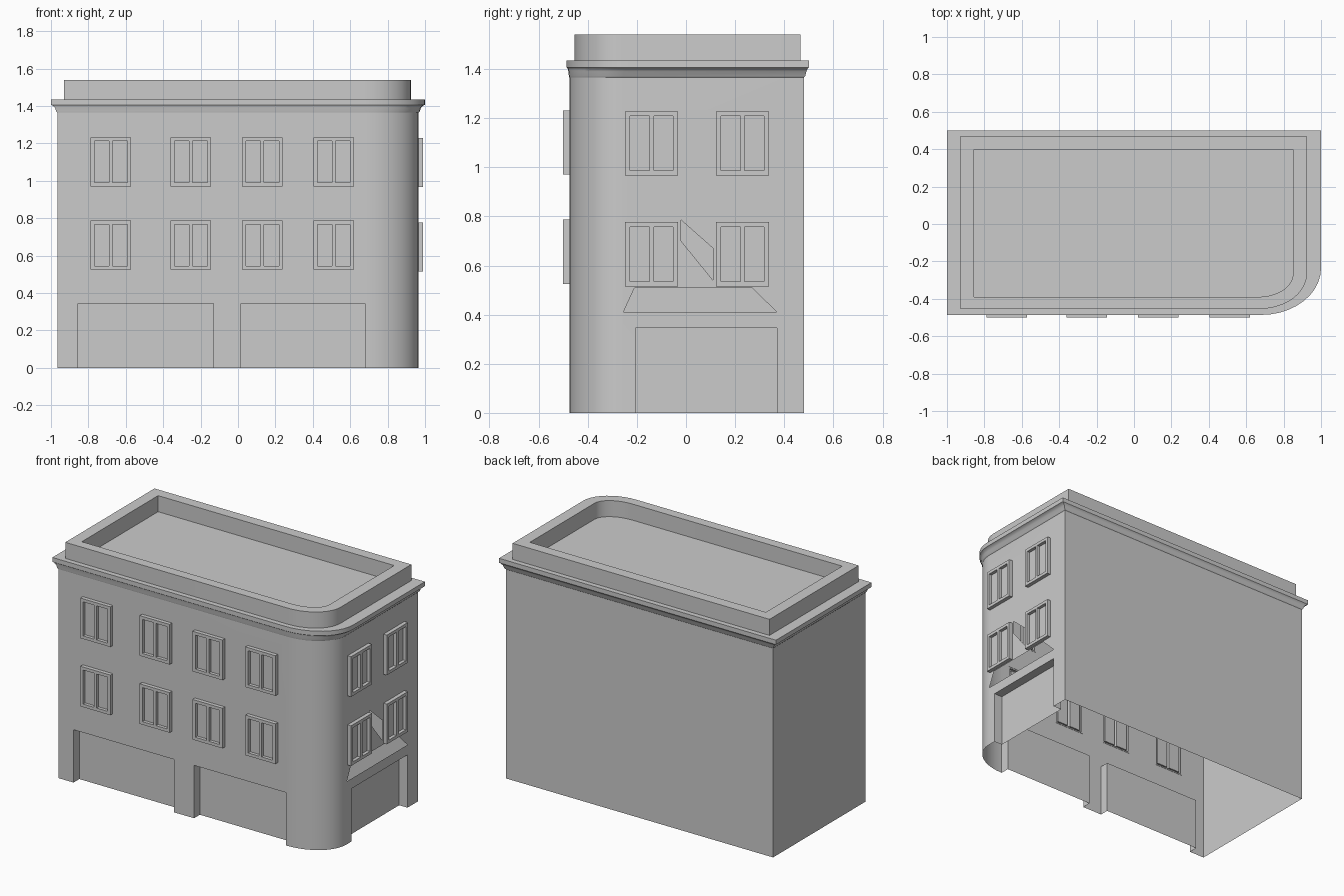
import bpy, bmesh
from math import sin, cos, pi

if "Cube" in bpy.data.objects:
    bpy.data.objects.remove(bpy.data.objects["Cube"])

X0, X1, Y0, Y1 = -0.965, 0.965, -0.475, 0.48      # wall footprint
RX, RY, WALL_TOP, SEG = 0.28, 0.215, 1.365, 10


def footprint(x0, x1, y0, y1, rx, ry):
    """Rectangle with one rounded corner at front right."""
    arc = [(x1 - rx + rx * sin(a), y0 + ry - ry * cos(a))
           for a in (i * pi / 2 / SEG for i in range(SEG + 1))]
    return [(x0, y0)] + arc + [(x1, y1), (x0, y1)]


def rect(u0, u1, v0, v1):
    return [(u0, v0), (u1, v0), (u1, v1), (u0, v1)]


def sheet(bm, loops, place, d, normal):
    """Flat face with openings: first loop is the outline, others are holes."""
    edges = []
    for lp in loops:
        vs = [bm.verts.new(place(u, v, d)) for u, v in lp]
        edges += [bm.edges.new((vs[i - 1], vs[i])) for i in range(len(vs))]
    bmesh.ops.triangle_fill(bm, use_beauty=True, edges=edges, normal=normal)


def band(bm, lp, place, d0, d1, closed=True):
    """Side faces joining a loop at two depths."""
    for i in range(0 if closed else 1, len(lp)):
        a, b = lp[i - 1], lp[i]
        bm.faces.new([bm.verts.new(place(*p)) for p in
                      ((*a, d0), (*b, d0), (*b, d1), (*a, d1))])


def finish(bm, name):
    bmesh.ops.remove_doubles(bm, verts=bm.verts, dist=0.0005)
    bmesh.ops.recalc_face_normals(bm, faces=bm.faces)
    me = bpy.data.meshes.new(name)
    bm.to_mesh(me)
    bm.free()
    return me


def add(name, me, loc=(0, 0, 0), rot=0.0):
    ob = bpy.data.objects.new(name, me)
    ob.location, ob.rotation_euler.z = loc, rot
    bpy.context.collection.objects.link(ob)
    return ob


def smooth(ob):
    bpy.ops.object.select_all(action='DESELECT')
    ob.select_set(True)
    bpy.context.view_layer.objects.active = ob
    bpy.ops.object.shade_smooth_by_angle(angle=0.5)


def front(u, v, d):
    return (u, Y0 - d, v)


def right(u, v, d):
    return (X1 + d, u, v)


# Window positions: centre along wall and sill height
W, H = 0.108, 0.262
front_wins = [(u, z) for u in (-0.68, -0.252, 0.13, 0.512) for z in (0.525, 0.97)]
right_wins = [(u, z) for u in (-0.14, 0.23) for z in (0.515, 0.966)]


def wall(bm, u0, u1, shops, wins, extra, place, normal):
    """Street wall with shop recesses from the ground and window openings."""
    outline = [(u0, 0)]
    for a, b in shops:
        recess = [(a, 0), (a, 0.345), (b, 0.345), (b, 0)]
        outline += recess
        band(bm, recess, place, 0, -0.06, closed=False)
        bm.faces.new([bm.verts.new(place(u, v, -0.06)) for u, v in recess])
    outline += [(u1, 0), (u1, WALL_TOP), (u0, WALL_TOP)]
    holes = [rect(u - W + .01, u + W - .01, z + .01, z + H - .01) for u, z in wins]
    sheet(bm, [outline] + holes + extra, place, 0, normal)


# Walls: hollow shell, open underneath
bm = bmesh.new()
wall(bm, X0, X1 - RX, [(-0.855, -0.13), (0.015, 0.68)], front_wins, [], front, (0, -1, 0))
gaps = [[(-0.255, 0.41), (0.37, 0.41), (0.27, 0.508), (-0.21, 0.508)],
        [(-0.02, 0.70), (0.11, 0.54), (0.11, 0.67), (-0.02, 0.785)]]
wall(bm, Y0 + RY, Y1, [(-0.205, 0.37)], right_wins, gaps, right, (1, 0, 0))
fp = footprint(X0, X1, Y0, Y1, RX, RY)
plan = lambda x, y, z: (x, y, z)
band(bm, fp[1:SEG + 2], plan, 0, WALL_TOP, closed=False)
band(bm, fp[SEG + 2:] + fp[:1], plan, 0, WALL_TOP, closed=False)
smooth(add("walls", finish(bm, "walls")))

# Cornice, parapet and flat roof: lofted footprint rings
rings = [((X0, X1, Y0, Y1, RX, RY), WALL_TOP),
         ((-0.972, 0.972, -0.477, 0.486, 0.287, 0.22), 1.372),
         ((-0.978, 0.978, -0.479, 0.49, 0.295, 0.23), 1.39),
         ((-0.99, 0.99, -0.482, 0.496, 0.31, 0.24), 1.402),
         ((-1.0, 1.0, -0.486, 0.5, 0.32, 0.25), 1.406),
         ((-1.0, 1.0, -0.486, 0.5, 0.32, 0.25), 1.435),
         ((-0.93, 0.925, -0.453, 0.467, 0.25, 0.19), 1.435),
         ((-0.93, 0.925, -0.453, 0.467, 0.25, 0.19), 1.54),
         ((-0.855, 0.85, -0.39, 0.397, 0.19, 0.12), 1.54),
         ((-0.855, 0.85, -0.39, 0.397, 0.19, 0.12), 1.435)]
bm = bmesh.new()
prev = None
for args, z in rings:
    cur = [bm.verts.new((x, y, z)) for x, y in footprint(*args)]
    if prev:
        for i in range(len(cur)):
            bm.faces.new((prev[i - 1], prev[i], cur[i], cur[i - 1]))
    prev = cur
bm.faces.new(prev)
smooth(add("cornice_and_roof", finish(bm, "cornice_and_roof")))

# Window: projecting frame with two sunken panes
bm = bmesh.new()
local = lambda u, v, d: (u, -d, v)
outer = rect(-W, W, 0, H)
panes = [rect(-W + .02, -.009, .02, H - .02), rect(.009, W - .02, .02, H - .02)]
sheet(bm, [outer] + panes, local, 0.025, (0, -1, 0))
band(bm, outer, local, -0.002, 0.025)
for p in panes:
    band(bm, p, local, 0.004, 0.025)
    bm.faces.new([bm.verts.new(local(u, v, 0.004)) for u, v in p])
window = finish(bm, "window")
for i, (u, z) in enumerate(front_wins):
    add(f"front_window_{i + 1}", window, front(u, z, 0))
for i, (u, z) in enumerate(right_wins):
    add(f"side_window_{i + 1}", window, right(u, z, 0), pi / 2)
